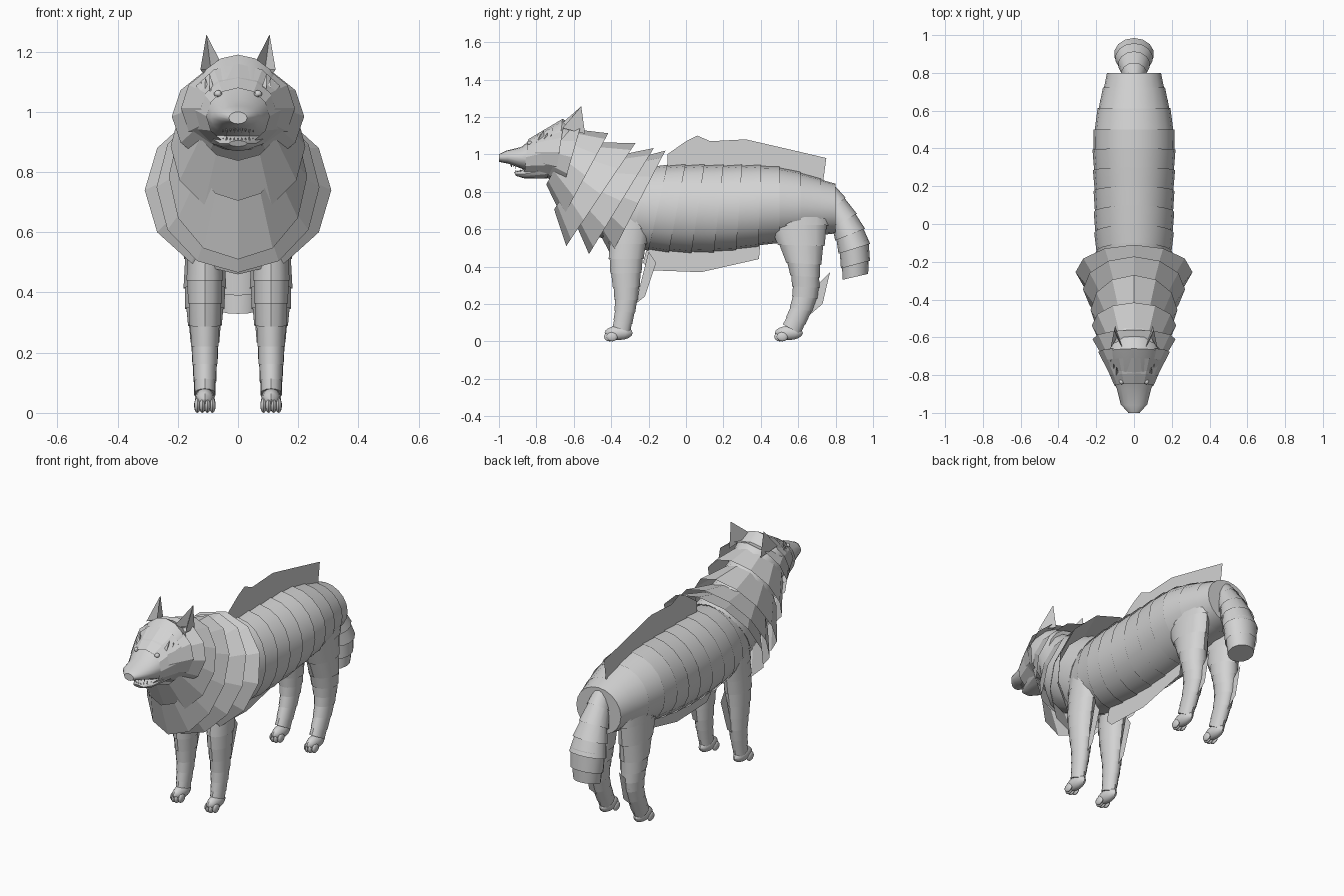
import bpy, bmesh, math
from mathutils import Vector

if "Cube" in bpy.data.objects:
    bpy.data.objects.remove(bpy.data.objects["Cube"])


def make_material(name, value):
    material = bpy.data.materials.new(name)
    material.use_nodes = True
    color = (value, value, value, 1)
    material.diffuse_color = color
    material.node_tree.nodes["Principled BSDF"].inputs["Base Color"].default_value = color
    return material


FUR = make_material("fur grey", 0.65)


def finish(name, bm, smooth=True):
    bmesh.ops.recalc_face_normals(bm, faces=bm.faces[:])
    mesh = bpy.data.meshes.new(name)
    bm.to_mesh(mesh)
    bm.free()
    ob = bpy.data.objects.new(name, mesh)
    bpy.context.collection.objects.link(ob)
    mesh.materials.append(FUR)
    if smooth:
        bpy.ops.object.select_all(action="DESELECT")
        ob.select_set(True)
        bpy.context.view_layer.objects.active = ob
        bpy.ops.object.shade_smooth_by_angle(angle=math.radians(35))


# A station holds both rim ends in the side plane (y, z, y, z) and the half width
def spread(keys, steps):
    points = [Vector(key) for key in keys]
    points = [points[0], *points, points[-1]]
    stations = []
    for before, start, end, after in zip(points, points[1:], points[2:], points[3:]):
        for step in range(steps):
            t = step / steps
            blend = t * t * (3 - 2 * t)
            leave = (end - before) / 2 * t * (1 - t) ** 2
            arrive = (after - start) / 2 * t * t * (1 - t)
            stations.append(start + (end - start) * blend + leave - arrive)
    return stations + [points[-1]]


def ring(bm, station, sides, scale=1.0, x=0.0, shift=(0, 0, 0)):
    front_y, front_z, back_y, back_z, width = station
    front, back = Vector((x, front_y, front_z)), Vector((x, back_y, back_z))
    middle = (front + back) / 2 + Vector(shift)
    half = (front - back) / 2 * scale
    across = Vector((width * scale, 0, 0))
    angles = [math.tau * i / sides for i in range(sides)]
    return [bm.verts.new(middle + across * math.sin(a) + half * math.cos(a)) for a in angles]


def bridge(bm, first, second):
    for i in range(len(first)):
        bm.faces.new((first[i - 1], first[i], second[i], second[i - 1]))


def loft(name, stations, sides):
    bm = bmesh.new()
    rings = [ring(bm, station, sides) for station in stations]
    for first, second in zip(rings, rings[1:]):
        bridge(bm, first, second)
    bm.faces.new(rings[0])
    bm.faces.new(rings[-1])
    finish(name, bm)


# Fur sleeves wider at the far end, each tucked under the one before
def sleeves(name, stations, sides, flare, x=0.0):
    bm = bmesh.new()
    for start, end in zip(stations, stations[1:]):
        tucked = start + (start - end) * 0.3
        bridge(bm, ring(bm, tucked, sides, 1 - flare, x), ring(bm, end, sides, 1 + flare, x))
    bm.faces.new(ring(bm, stations[-1], sides, 1 + flare, x))
    finish(name, bm)


# Open collar that narrows forward from its rear rim
def collar(name, rim, sides, lift):
    bm = bmesh.new()
    bridge(bm, ring(bm, rim, sides, 0.65, shift=(0, -0.13, lift)), ring(bm, rim, sides))
    finish(name, bm, False)


def sheet(name, outline, x=0.0):
    bm = bmesh.new()
    bm.faces.new([bm.verts.new((x, y, z)) for y, z in outline])
    finish(name, bm, False)


def spike(name, base, tip):
    bm = bmesh.new()
    top = bm.verts.new(tip)
    corners = [bm.verts.new(point) for point in base]
    for i in range(len(corners)):
        bm.faces.new((corners[i - 1], corners[i], top))
    finish(name, bm, False)


def ball(name, centre, size):
    bm = bmesh.new()
    bmesh.ops.create_uvsphere(bm, u_segments=12, v_segments=8, radius=1)
    bmesh.ops.scale(bm, vec=size, verts=bm.verts)
    bmesh.ops.translate(bm, vec=centre, verts=bm.verts)
    finish(name, bm)


# Body and tail
body_keys = [(-0.35, 0.92, -0.45, 0.55, 0.15), (-0.1, 0.94, -0.2, 0.49, 0.2),
             (0.2, 0.94, 0.15, 0.48, 0.21), (0.5, 0.93, 0.5, 0.53, 0.21),
             (0.8, 0.84, 0.8, 0.58, 0.14)]
sleeves("body", spread(body_keys, 3), 20, flare=0.02)
tail_keys = [(0.8, 0.83, 0.72, 0.74, 0.05), (0.91, 0.68, 0.78, 0.61, 0.08),
             (0.98, 0.52, 0.82, 0.47, 0.1), (0.97, 0.36, 0.84, 0.33, 0.07)]
sleeves("tail", spread(tail_keys, 2), 14, flare=0.06)

# Mane collars from the shoulders to the face
mane_keys = [(-0.11, 1.02, -0.4, 0.46, 0.31), (-0.27, 1.06, -0.64, 0.51, 0.23),
             (-0.56, 1.16, -0.66, 0.81, 0.22), (-0.71, 1.16, -0.74, 0.87, 0.16)]
mane_parts = (("shoulder_collar", 0.05), ("chest_collar", 0.06), ("neck_collar", 0.1),
              ("throat_collar", 0.1), ("cheek_ruff", 0.03), ("temple_ruff", 0), ("face_ruff", -0.03))
for (name, lift), rim in zip(mane_parts, spread(mane_keys, 2)):
    collar(name, rim, 12, lift)

# Inner neck, head and lower jaw
loft("neck", [(-0.58, 1.12, -0.7, 0.86, 0.13), (-0.4, 1.02, -0.64, 0.66, 0.16),
              (-0.2, 0.94, -0.44, 0.55, 0.17)], 16)
loft("head", [(-1, 1, -1, 0.96, 0.03), (-0.96, 1.02, -0.95, 0.95, 0.07),
              (-0.88, 1.04, -0.87, 0.92, 0.09), (-0.79, 1.11, -0.78, 0.89, 0.13),
              (-0.66, 1.19, -0.7, 0.86, 0.15), (-0.54, 1.12, -0.6, 0.85, 0.13)], 16)
loft("lower_jaw", [(-0.92, 0.905, -0.91, 0.885, 0.03), (-0.87, 0.92, -0.86, 0.87, 0.06),
                   (-0.74, 0.97, -0.74, 0.87, 0.1)], 12)
ball("nose", (0, -0.975, 0.99), (0.035, 0.02, 0.02))

# Teeth along both jaw arcs, with longer fangs
for row, root, length, front in (("upper", 0.95, -0.02, -0.935), ("lower", 0.9, 0.016, -0.91)):
    for i in range(-4, 5):
        x, y = i / 80, front + i * i / 360
        size = 1.5 if abs(i) == 3 else 1
        r = 0.005
        spike(f"{row}_tooth_{i + 5}",
              [(x - r, y, root), (x, y - r, root), (x + r, y, root), (x, y + r, root)],
              (x, y, root + length * size))

# Fur sheets along the spine and belly
sheet("spine_crest", [(-0.1, 0.9), (-0.1, 1), (0, 1.07), (0.06, 1.1), (0.13, 1.07),
                      (0.32, 1.08), (0.58, 1.02), (0.75, 0.98), (0.73, 0.83)])
sheet("belly_fringe", [(-0.2, 0.53), (-0.23, 0.42), (-0.19, 0.38), (0.08, 0.37),
                       (0.39, 0.44), (0.4, 0.56)])

front_leg_keys = [(-0.4, 0.66, -0.18, 0.66, 0.06), (-0.41, 0.44, -0.23, 0.44, 0.06),
                  (-0.38, 0.22, -0.26, 0.22, 0.045), (-0.39, 0.08, -0.3, 0.05, 0.033)]
hind_leg_keys = [(0.4, 0.7, 0.77, 0.7, 0.06), (0.54, 0.42, 0.72, 0.41, 0.07),
                 (0.57, 0.24, 0.7, 0.23, 0.047), (0.52, 0.09, 0.61, 0.04, 0.035)]
front_fringe = [(-0.27, 0.2), (-0.22, 0.24), (-0.16, 0.42), (-0.2, 0.48)]
hind_fringe = [(0.66, 0.14), (0.73, 0.2), (0.77, 0.37), (0.7, 0.3)]
legs = (("front", front_leg_keys, front_fringe, -0.36), ("hind", hind_leg_keys, hind_fringe, 0.55))

for side, sign in (("left", 1), ("right", -1)):
    # Legs, fringes, paws and toes
    for end, keys, fringe, paw_y in legs:
        x = sign * 0.11
        sleeves(f"{side}_{end}_leg", spread(keys, 3), 14, flare=0.04, x=x)
        sheet(f"{side}_{end}_leg_fringe", fringe, x)
        ball(f"{side}_{end}_paw", (x, paw_y, 0.045), (0.033, 0.075, 0.038))
        for toe in range(4):
            offset = toe - 1.5
            toe_y = paw_y - 0.05 + offset * offset / 150
            ball(f"{side}_{end}_toe_{toe + 1}", (x + offset / 60, toe_y, 0.025), (0.011, 0.03, 0.025))

    # Ears with a hollow front
    spike(f"{side}_ear", [(sign * 0.055, -0.67, 1.16), (sign * 0.09, -0.6, 1.14),
                          (sign * 0.125, -0.66, 1.14), (sign * 0.1, -0.54, 1.11)],
          (sign * 0.105, -0.56, 1.257))

    # Eyes and brow tufts
    ball(f"{side}_eye", (sign * 0.066, -0.835, 1.06), (0.014, 0.014, 0.012))
    for tuft in range(3):
        root = Vector((sign * (0.085 + tuft / 70), -0.8 + tuft / 50, 1.07 - tuft / 80))
        base = [root + Vector(d) / 100 for d in ((-1, 0, 0), (1, 0, -1), (0, 4, 0))]
        spike(f"{side}_brow_tuft_{tuft + 1}", base, root + Vector((sign * 0.01, 0.04, 0.06)))
